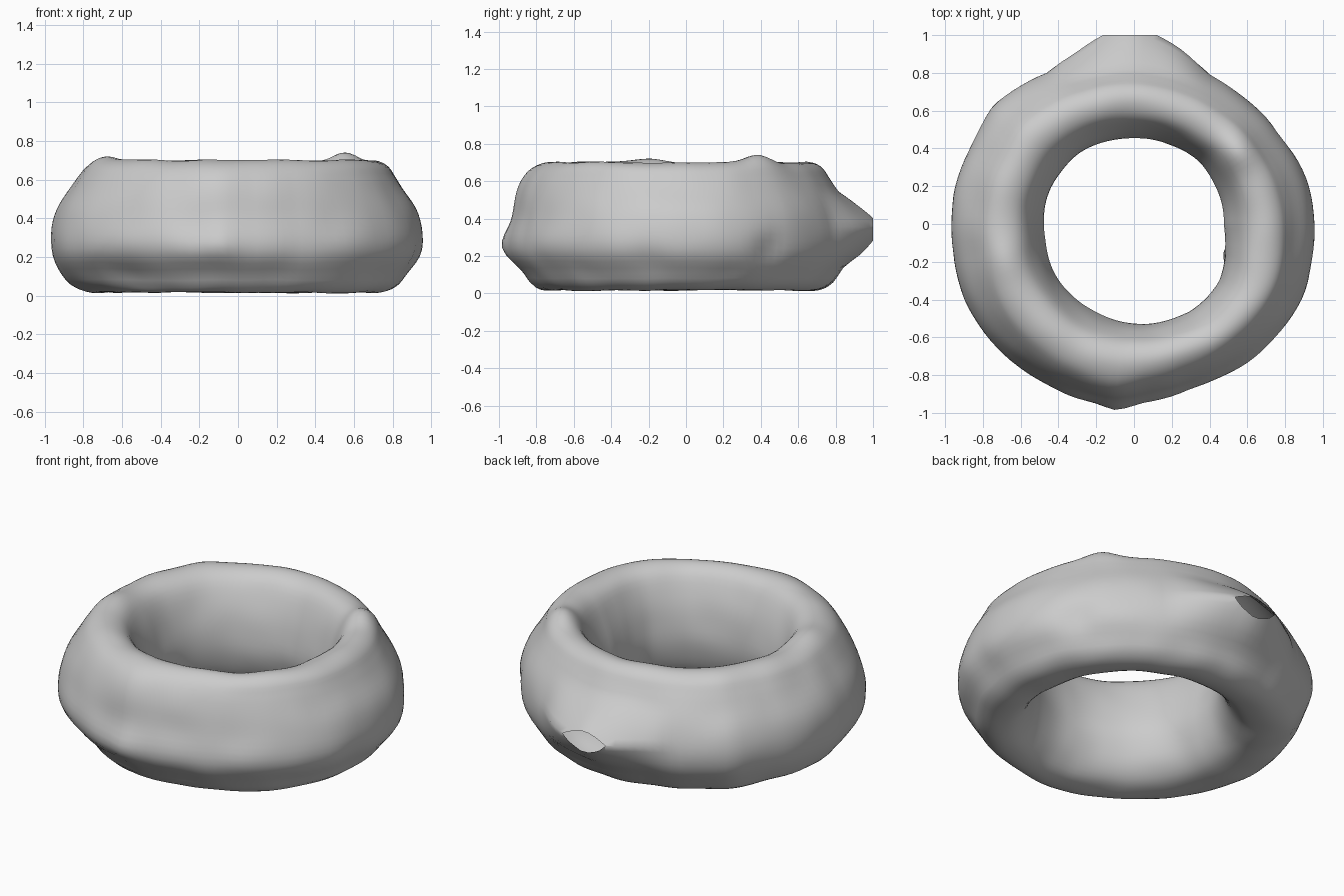
import bpy, bmesh, math
from mathutils import Vector, noise

if "Cube" in bpy.data.objects:
    bpy.data.objects.remove(bpy.data.objects["Cube"])

# Outer and inner radii (angle in degrees, radius), counter-clockwise from +x
OUTER = [(0, .962), (20, .938), (33, .91), (52, .89), (68, .885), (90, .90), (110, .905),
         (129, .945), (140, .973), (155, .957), (171, .97), (189, .972), (202, .987),
         (217, .99), (232, .976), (246, .98), (257, .985), (264, .985), (273, .955),
         (289, .933), (302, .946), (316, .968), (337, .98), (353, .967), (360, .962)]
INNER = [(0, .48), (43, .48), (65, .46), (90, .455), (130, .47), (170, .48), (190, .48),
         (226, .50), (270, .525), (303, .55), (326, .54), (345, .50), (360, .48)]
# How far the outer wall is drawn in near the top, above the middle and near the bottom
TOP_IN = [(0, .04), (50, .03), (90, .03), (180, .035), (225, .02), (270, .0), (315, .03), (360, .04)]
MID_IN = [(0, .01), (180, .005), (225, .02), (265, .035), (320, .03), (345, .01), (360, .01)]
LOW_IN = [(0, .04), (60, .03), (120, .03), (180, .01), (205, .03), (230, .08), (260, .07),
          (290, .04), (330, .05), (360, .04)]
# Tube section: t = 0 at the hole, 1 at the outside; z is height
SECTION = [(0, .28), (.03, .42), (.11, .55), (.24, .66), (.41, .70), (.59, .685),
           (.75, .63), (.88, .53), (.97, .42), (1, .30), (.96, .17), (.83, .07),
           (.63, .025), (.42, .018), (.23, .05), (.08, .14)]
# Local dents and lumps: position, push along radius and z, size
LUMPS = [((.55, .38, .69), 0, .04, .10), ((-.68, -.2, .70), 0, .025, .12),
         ((.50, -.17, .2), -.03, 0, .05), ((-.1, -.98, .26), .02, 0, .09),
         ((-.2, -.93, .34), -.015, 0, .1), ((.80, .46, .23), -.025, 0, .09),
         ((.94, -.2, .17), -.02, 0, .1)]


def lookup(table, deg):
    for (a, ra), (b, rb) in zip(table, table[1:]):
        if a <= deg <= b:
            return ra + (rb - ra) * (deg - a) / (b - a)


def section(s):
    n = len(SECTION)
    i = int(s * n)
    f = s * n - i
    p = [Vector(SECTION[(i + k) % n]) for k in (-1, 0, 1, 2)]
    return .5 * (2 * p[1] + (p[2] - p[0]) * f + (2 * p[0] - 5 * p[1] + 4 * p[2] - p[3]) * f * f
                 + (3 * p[1] - p[0] - 3 * p[2] + p[3]) * f ** 3)


def bell(x, centre, width):
    return math.exp(-((x - centre) / width) ** 2)


NA, NS = 120, 56
bm = bmesh.new()
rings = []
for i in range(NA):
    deg = 360 * i / NA
    a = math.radians(deg)
    ro, ri = lookup(OUTER, deg), lookup(INNER, deg)
    top, mid, low = (lookup(tb, deg) for tb in (TOP_IN, MID_IN, LOW_IN))
    ring = []
    for j in range(NS):
        t, z = section(j / NS)
        r = ri + (ro - ri) * t
        # Slant the outer wall, then raise the conical spout at the back
        side = min(1, max(0, (t - .5) / .25))
        r -= side * (top * bell(z, .6, .13) + mid * bell(z, .42, .12) + low * bell(z, .1, .09))
        cone = max(0, 1 - abs(a - math.pi / 2 - .02) / .5) * max(0, 1 - abs(z - .35) / .2)
        r += side * .17 * cone
        p = Vector((r * math.cos(a), r * math.sin(a), z))
        for c, dr, dz, size in LUMPS:
            w = bell((p - Vector(c)).length, 0, size)
            r += dr * w
            z += dz * w
        # Uneven surface
        r += .007 * noise.noise(p * 5)
        z += .008 * noise.noise(p * 5 + Vector((7, 3, 1)))
        ring.append(bm.verts.new((r * math.cos(a), max(-1, r * math.sin(a)), max(0, z))))
    rings.append(ring)
for i in range(NA):
    A, B = rings[i], rings[(i + 1) % NA]
    for j in range(NS):
        k = (j + 1) % NS
        bm.faces.new((A[j], A[k], B[k], B[j]))

# Cut the spout flat to leave an open mouth
bmesh.ops.bisect_plane(bm, geom=bm.verts[:] + bm.edges[:] + bm.faces[:],
                       plane_co=(0, 1, 0), plane_no=(0, 1, 0), clear_outer=True)
bmesh.ops.recalc_face_normals(bm, faces=bm.faces[:])
if sum(f.normal.z for f in bm.faces if f.calc_center_median().z > .66) < 0:
    bmesh.ops.reverse_faces(bm, faces=bm.faces[:])
me = bpy.data.meshes.new("ring_body")
bm.to_mesh(me)
bm.free()
me.shade_smooth()
ob = bpy.data.objects.new("ring_body", me)
bpy.context.collection.objects.link(ob)
